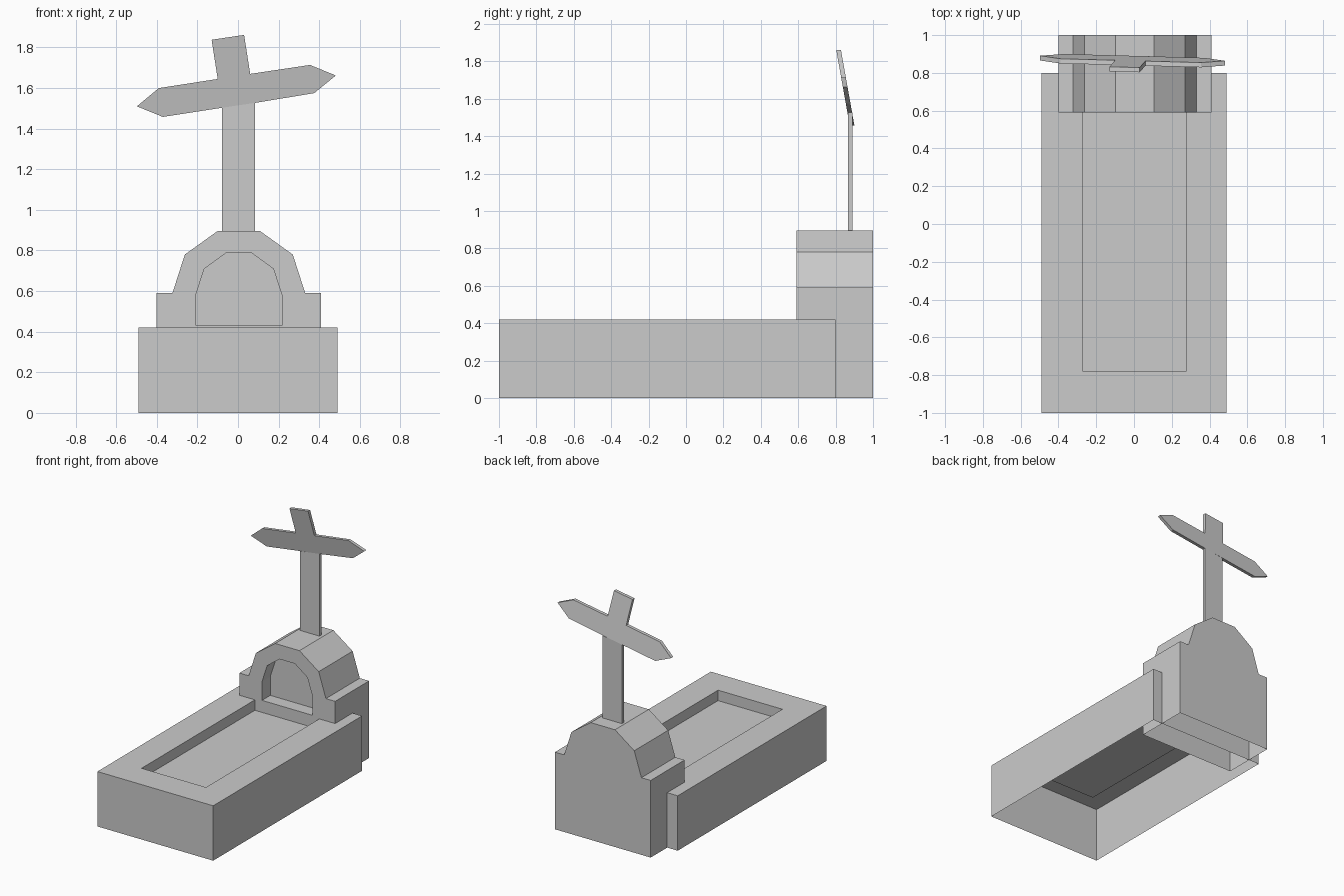
import bpy, bmesh

if "Cube" in bpy.data.objects:
    bpy.data.objects.remove(bpy.data.objects["Cube"])


def prism(name, profile, y_front, y_back, lean=lambda z: 0.0):
    """Extrude an (x, z) profile along y; lean shifts y according to height."""
    bm = bmesh.new()
    front = [bm.verts.new((x, y_front + lean(z), z)) for x, z in profile]
    back = [bm.verts.new((x, y_back + lean(z), z)) for x, z in profile]
    bm.faces.new(front)
    bm.faces.new(back[::-1])
    n = len(profile)
    for i in range(n):
        j = (i + 1) % n
        bm.faces.new((front[i], back[i], back[j], front[j]))
    bmesh.ops.recalc_face_normals(bm, faces=bm.faces[:])
    mesh = bpy.data.meshes.new(name)
    bm.to_mesh(mesh)
    bm.free()
    obj = bpy.data.objects.new(name, mesh)
    bpy.context.collection.objects.link(obj)
    return obj


def rect(x0, x1, z0, z1):
    return [(x0, z0), (x1, z0), (x1, z1), (x0, z1)]


def mirrored(half, cx):
    """Right half of a profile, bottom to top, mirrored about x = cx."""
    return [(cx + x, z) for x, z in half] + [(cx - x, z) for x, z in reversed(half)]


def carve(obj, cutter):
    """Cut a pocket, then open the underside (the parts are hollow below)."""
    mod = obj.modifiers.new("pocket", 'BOOLEAN')
    mod.operation = 'DIFFERENCE'
    mod.solver = 'EXACT'
    mod.object = cutter
    bpy.context.view_layer.objects.active = obj
    bpy.ops.object.modifier_apply(modifier=mod.name)
    bpy.data.objects.remove(cutter)
    bm = bmesh.new()
    bm.from_mesh(obj.data)
    under = [f for f in bm.faces if all(v.co.z < 1e-4 for v in f.verts)]
    bmesh.ops.delete(bm, geom=under, context='FACES')
    bm.to_mesh(obj.data)
    bm.free()


# Grave bed with a sunken panel on top
bed = prism("grave_bed", rect(-0.49, 0.49, 0, 0.42), -1.0, 0.8)
carve(bed, prism("bed_cutter", rect(-0.27, 0.275, 0.34, 0.6), -0.78, 0.592))

# Stepped headstone with an arched niche in its front
stone_half = [(0.405, 0), (0.405, 0.59), (0.327, 0.59), (0.266, 0.78), (0.103, 0.897)]
stone = prism("headstone", mirrored(stone_half, 0.004), 0.59, 1.0)
niche_half = [(0.214, 0.432), (0.214, 0.575), (0.17, 0.71), (0.064, 0.787)]
carve(stone, prism("niche_cutter", mirrored(niche_half, 0.004), 0.4, 0.69))

# Upright post of the cross
prism("cross_post", [(-0.08, 0.88), (0.083, 0.88), (0.083, 1.527), (-0.08, 1.503)],
      0.865, 0.89)

# Broken top of the cross: pointed arms, twisted and leaning forward
head = [(-0.37, 1.458), (-0.08, 1.503), (0.083, 1.527), (0.375, 1.575),
        (0.482, 1.662), (0.355, 1.714), (0.06, 1.67), (0.03, 1.862),
        (-0.13, 1.838), (-0.10, 1.645), (-0.39, 1.60), (-0.498, 1.51)]
prism("cross_head", head, 0.865, 0.89, lean=lambda z: -0.178 * (z - 1.515))
